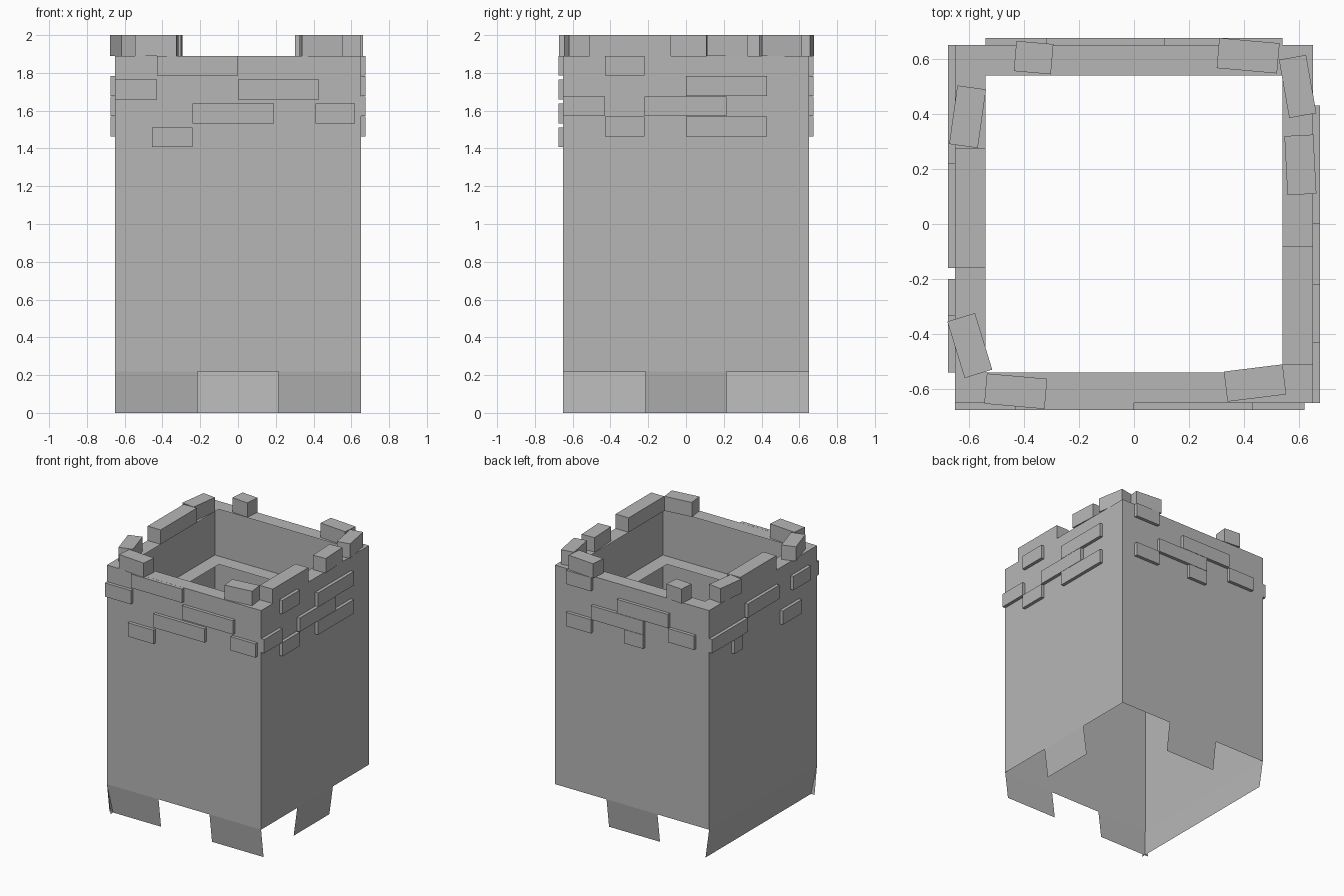
import bpy, bmesh
from math import radians
from mathutils import Vector, Matrix

if "Cube" in bpy.data.objects:
    bpy.data.objects.remove(bpy.data.objects["Cube"])

HALF, INNER = 0.65, 0.54      # outer wall and rim opening
SKIRT, RIM, TOP = 0.22, 1.89, 2.0
LEDGE = 1.47
TILT, DEPTH = 0.03, 0.025     # skirt lean and brick relief

stone = bpy.data.materials.new("grey stone")
stone.use_nodes = True
stone.diffuse_color = (0.47, 0.47, 0.47, 1)
stone.node_tree.nodes["Principled BSDF"].inputs["Base Color"].default_value = stone.diffuse_color

# each side: direction along the wall, direction outward
X, Y, Z = Vector((1, 0, 0)), Vector((0, 1, 0)), Vector((0, 0, 1))
SIDES = {"front": (X, -Y), "right": (Y, X), "back": (X, Y), "left": (Y, -X)}


def finish(name, bm):
    mesh = bpy.data.meshes.new(name)
    bm.to_mesh(mesh)
    bm.free()
    mesh.materials.append(stone)
    obj = bpy.data.objects.new(name, mesh)
    bpy.context.collection.objects.link(obj)
    return obj


def quad(bm, points, facing):
    face = bm.faces.new([bm.verts.new(p) for p in points])
    face.normal_update()
    if face.normal.dot(facing) < 0:
        face.normal_flip()


def box(bm, centre, size, turn=0):
    matrix = (Matrix.Translation(centre) @ Matrix.Rotation(radians(turn), 4, "Z")
              @ Matrix.Diagonal((*size, 1)))
    bmesh.ops.create_cube(bm, size=1, matrix=matrix)


def sheet(bm, side, u0, u1, low, high, lean=0):
    along, out = SIDES[side]
    bottom, top = out * (HALF - lean) + Z * low, out * HALF + Z * high
    quad(bm, [along * u0 + bottom, along * u1 + bottom,
              along * u1 + top, along * u0 + top], out)


def ring(name, z):
    bm = bmesh.new()
    for along, out in SIDES.values():
        a, b = out * HALF + Z * z, out * INNER + Z * z
        quad(bm, [a - along * HALF, a + along * HALF,
                  b + along * INNER, b - along * INNER], Z)
    bmesh.ops.remove_doubles(bm, verts=bm.verts, dist=0.0001)
    finish(name, bm)


# hollow tower walls
bm = bmesh.new()
for side in SIDES:
    sheet(bm, side, -HALF, HALF, SKIRT, RIM)
bmesh.ops.remove_doubles(bm, verts=bm.verts, dist=0.0001)
finish("tower_walls", bm)

# ragged skirt leaning inward under the walls
THIRD = 0.215
FLAPS = {"front": [(-HALF, -THIRD), (THIRD, HALF)], "right": [(-THIRD, THIRD)],
         "back": [(-THIRD, THIRD)], "left": [(-HALF, HALF)]}
for side, spans in FLAPS.items():
    bm = bmesh.new()
    for u0, u1 in spans:
        sheet(bm, side, u0, u1, 0, SKIRT, TILT)
    finish(side + "_skirt", bm)

# flat rim and the inner ledge
ring("rim", RIM)
ring("inner_ledge", LEDGE)

# raised bricks: row number from the rim, start and end along the wall
BRICKS = {
    "front": [(0, -.43, 0), (1, -.65, -.43), (1, 0, .43),
              (2, -.24, .19), (2, .41, .62), (3, -.455, -.24)],
    "right": [(0, -.43, -.22), (1, 0, .43), (2, -.65, -.43),
              (2, -.22, .215), (3, -.43, -.22), (3, 0, .43)],
    "back": [(0, .33, .54), (1, -.32, .11), (2, -.11, .33),
             (2, -.54, -.32), (3, .33, .54), (3, -.11, .05)],
    "left": [(1, -.54, -.33), (1, -.16, .22), (2, .22, .65),
             (3, .28, .38), (3, -.43, -.2)],
}
BRICK_HEIGHT = 0.105
for side, bricks in BRICKS.items():
    along, out = SIDES[side]
    pitch = 0.126 if side == "front" else 0.107
    bm = bmesh.new()
    for row, u0, u1 in bricks:
        middle = RIM - row * pitch - BRICK_HEIGHT / 2
        centre = along * (u0 + u1) / 2 + out * (HALF + DEPTH / 2 + 0.001) + Z * middle
        size = along * (u1 - u0) + Z * BRICK_HEIGHT + Vector(map(abs, out)) * DEPTH
        box(bm, centre, size)
    finish(side + "_bricks", bm)

# loose stones on the rim: position, size, turn in degrees
STONES = [
    (-.365, .605, .135, .11, -5), (.415, .612, .22, .11, -5),
    (.595, .5, .1, .215, 10), (.605, .215, .105, .215, 3),
    (.44, -.578, .215, .11, 7), (-.43, -.608, .22, .11, -5),
    (-.597, -.442, .105, .215, 17), (-.605, .39, .105, .215, -8),
    (-.595, .057, .11, .435, 0), (.595, -.295, .11, .43, 0),
]
bm = bmesh.new()
for x, y, wide, deep, turn in STONES:
    box(bm, (x, y, (RIM + TOP) / 2), (wide, deep, TOP - RIM), turn)
finish("rim_stones", bm)
